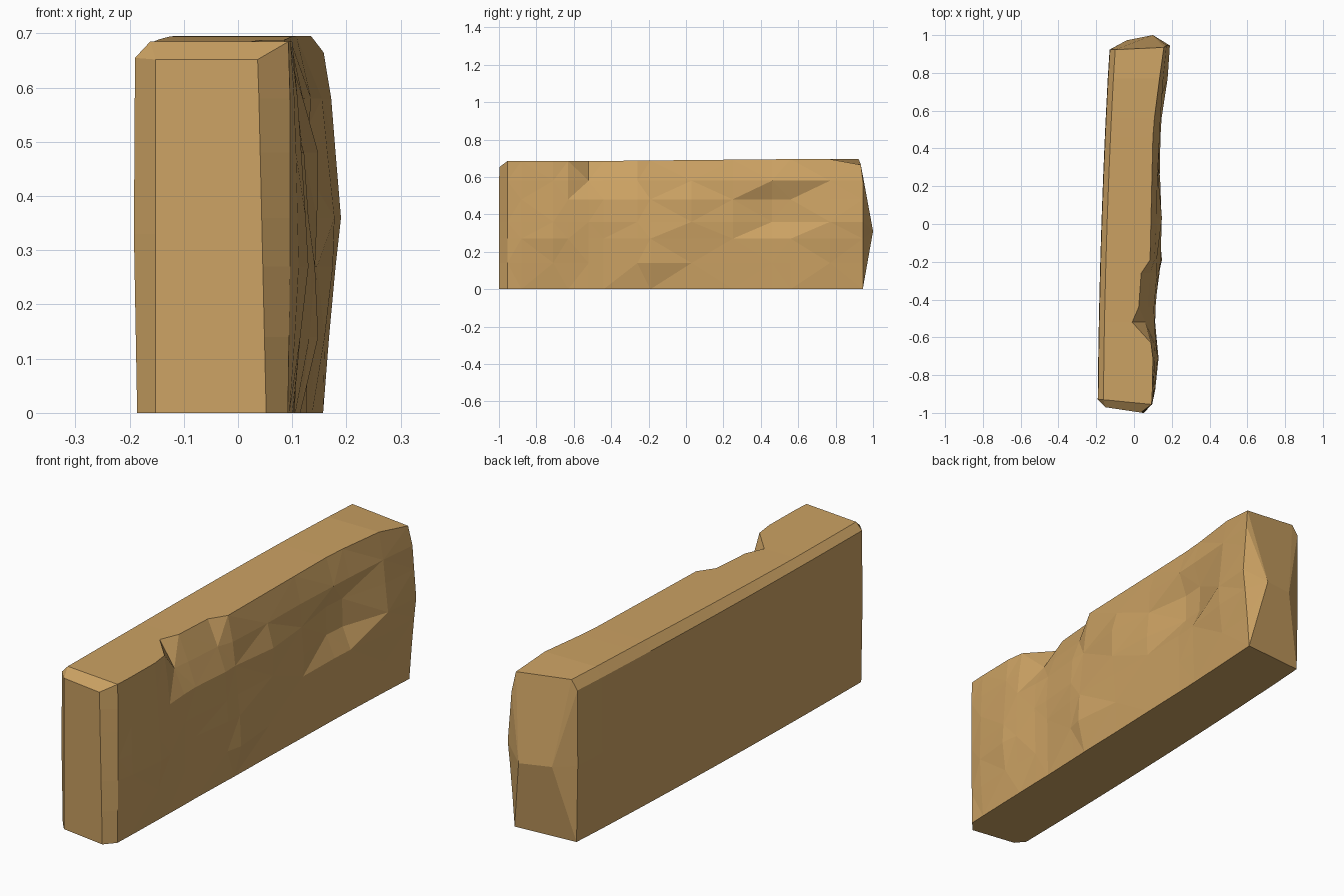
import bpy, bmesh

# Right-hand face: y station, then x at each height level (last is the top edge)
LEVELS = [0, 0.14, 0.27, 0.36, 0.48, 0.58]
STATIONS = [
    (-0.955, .092, .094, .096, .096, .096, .096, .093),
    (-0.88, .095, .105, .112, .110, .107, .104, .097),
    (-0.71, .100, .115, .130, .125, .117, .110, .100),
    (-0.63, .102, .112, .122, .120, .115, .106, .090),
    (-0.52, .105, .108, .110, .112, .108, .060, -.010),
    (-0.44, .106, .108, .110, .114, .106, .070, .025),
    (-0.26, .112, .132, .135, .130, .122, .085, .038),
    (-0.19, .115, .148, .142, .132, .120, .108, .085),
    (0.03, .120, .128, .138, .146, .148, .120, .090),
    (0.25, .127, .132, .136, .138, .128, .124, .095),
    (0.46, .133, .137, .140, .100, .098, .135, .100),
    (0.56, .137, .142, .146, .108, .105, .140, .108),
    (0.77, .147, .160, .175, .178, .165, .155, .135),
    (0.945, .157, .168, .180, .190, .180, .172, .158),
]


def left_x(y):
    # the back-left side curves gently inward towards the far end
    t = (y + 0.95) / 1.9
    return -0.190 + 0.015 * t + 0.048 * t * t


bm = bmesh.new()

# Slab body: one ring of points per station
rings = []
for y, *xs in STATIONS:
    top = 0.685 + 0.010 * min(1, max(0, (y + 0.5) / 1.0))
    lx = left_x(y)
    ly = y + (0.025 if y < -0.95 else -0.022 if y > 0.94 else 0)
    pts = [(lx + 0.004, ly, 0), (lx - 0.002, ly, 0.33), (lx, ly, 0.655),
           (lx + 0.028, ly, top)]
    top_x = xs[-1]
    pts.append((top_x, y, top))
    pts += [(x, y, z) for x, z in zip(xs[-2::-1], LEVELS[::-1])]
    if y > 0.94:
        pts[4] = (top_x, y - 0.01, 0.665)
    rings.append([bm.verts.new(p) for p in pts])

n = len(rings[0])
for k, (a, b) in enumerate(zip(rings, rings[1:])):
    for i in range(n):
        j = (i + 1) % n
        if i == n - 1 or i < 4:
            bm.faces.new((a[i], b[i], b[j], a[j]))
        elif (i + k) % 2:               # faceted chipped side
            bm.faces.new((a[i], b[i], b[j]))
            bm.faces.new((a[i], b[j], a[j]))
        else:
            bm.faces.new((a[i], b[i], a[j]))
            bm.faces.new((b[i], b[j], a[j]))

# Bevelled front end
front = []
for v in rings[0]:
    x = min(max(v.co.x, -0.152), 0.052 - 0.015 * v.co.z / 0.65)
    z = min(v.co.z, 0.652)
    front.append(bm.verts.new((x, -0.970 - 0.03 * (x + 0.152) / 0.2, z)))
for i in range(n):
    j = (i + 1) % n
    bm.faces.new((rings[0][i], rings[0][j], front[j], front[i]))
bm.faces.new(front)

# Pointed back end, gathered onto a short ridge
ridge = [bm.verts.new((-0.04, 0.972, 0.32)), bm.verts.new((0.10, 1.0, 0.31))]
last = rings[-1]
for i in range(n):
    a, b = last[i], last[(i + 1) % n]
    ra, rb = ridge[a.co.x > 0.04], ridge[b.co.x > 0.04]
    bm.faces.new((a, b, rb) if ra is rb else (a, b, rb, ra))

bmesh.ops.remove_doubles(bm, verts=bm.verts, dist=0.0005)
bmesh.ops.recalc_face_normals(bm, faces=bm.faces)

mesh = bpy.data.meshes.new("stone_slab")
bm.to_mesh(mesh)
bm.free()
slab = bpy.data.objects.new("stone_slab", mesh)
bpy.context.collection.objects.link(slab)

# Sandy stone colour
stone = bpy.data.materials.new("sandstone")
stone.diffuse_color = (0.60, 0.36, 0.125, 1)
mesh.materials.append(stone)
